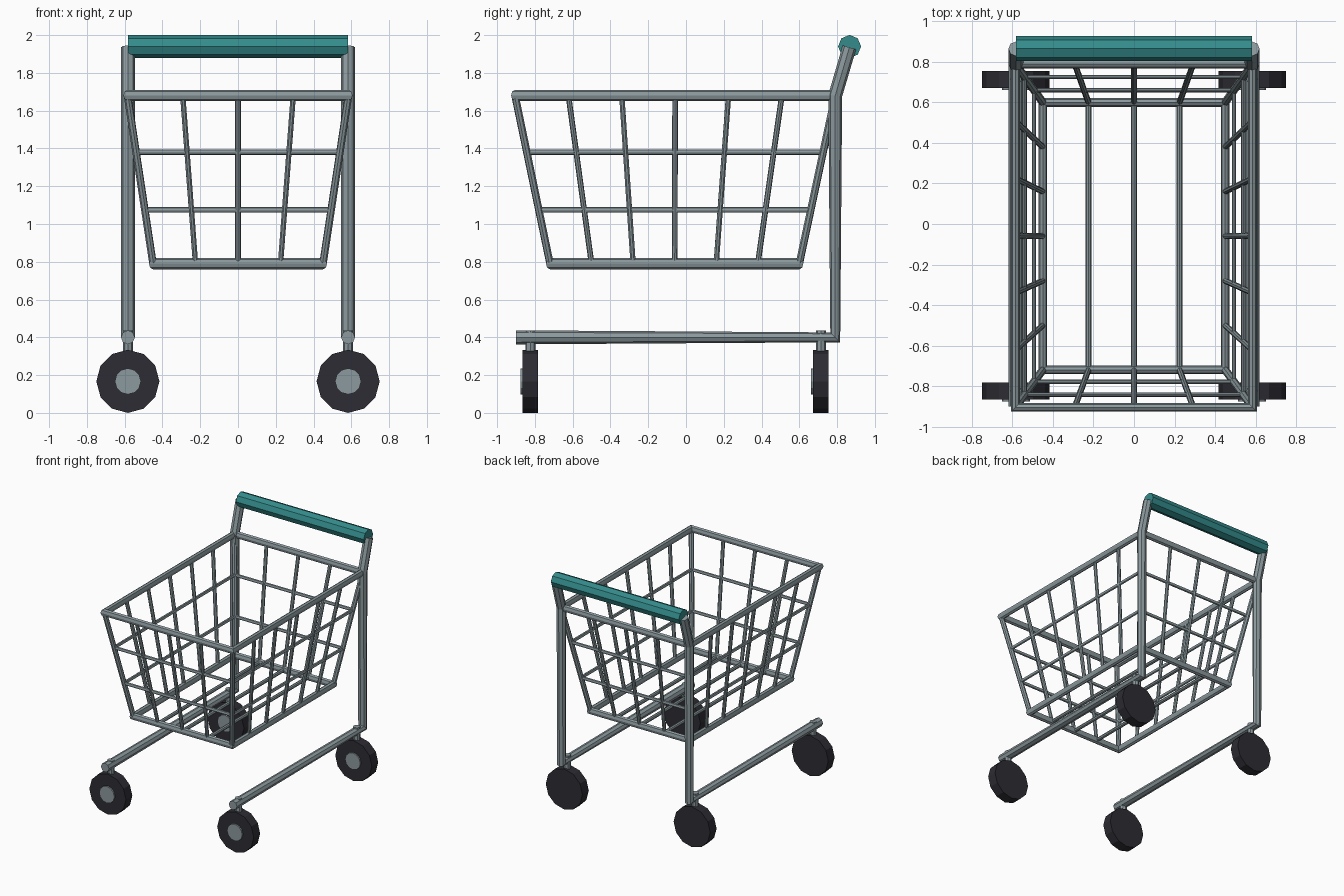
import bpy
from math import radians

cube = bpy.data.objects.get("Cube")
if cube:
    bpy.data.objects.remove(cube, do_unlink=True)


def material(name, color):
    m = bpy.data.materials.new(name)
    m.use_nodes = True
    m.diffuse_color = color
    m.node_tree.nodes["Principled BSDF"].inputs["Base Color"].default_value = color
    return m


metal = material("grey metal", (0.26, 0.32, 0.34, 1))
rubber = material("dark rubber", (0.025, 0.025, 0.033, 1))
grip = material("teal grip", (0.035, 0.26, 0.26, 1))


def tube(name, paths, radius, mat=metal, closed=False):
    """Eight-sided bent tubes, one per path, as one mesh object."""
    curve = bpy.data.curves.new(name, "CURVE")
    curve.dimensions = "3D"
    curve.bevel_depth = radius
    curve.bevel_resolution = 2
    curve.use_fill_caps = True
    for path in paths:
        spline = curve.splines.new("POLY")
        spline.points.add(len(path) - 1)
        for point, co in zip(spline.points, path):
            point.co = (*co, 1)
        spline.use_cyclic_u = closed
        spline.use_smooth = False
    temp = bpy.data.objects.new(name + " path", curve)
    bpy.context.collection.objects.link(temp)
    graph = bpy.context.evaluated_depsgraph_get()
    mesh = bpy.data.meshes.new_from_object(temp.evaluated_get(graph))
    bpy.data.objects.remove(temp, do_unlink=True)
    mesh.materials.clear()
    mesh.materials.append(mat)
    mesh.shade_flat()
    obj = bpy.data.objects.new(name, mesh)
    bpy.context.collection.objects.link(obj)


def disc(name, location, radius, depth, mat, sides=12, along_y=True):
    bpy.ops.mesh.primitive_cylinder_add(
        vertices=sides, radius=radius, depth=depth, location=location,
        rotation=(radians(90) if along_y else 0, 0, 0))
    obj = bpy.context.object
    obj.name = name
    obj.data.materials.append(mat)


# Basket shape: half width, front and back taper from floor to rim
FLOOR, RIM = 0.79, 1.68


def mix(a, b, t):
    return a + (b - a) * t


def corners(z):
    t = (z - FLOOR) / (RIM - FLOOR)
    w, front, back = mix(0.45, 0.585, t), mix(-0.72, -0.905, t), mix(0.60, 0.79, t)
    return [(-w, front, z), (w, front, z), (w, back, z), (-w, back, z)]


# Basket rings
tube("basket_rim", [corners(RIM)], 0.03, closed=True)
tube("basket_floor_frame", [corners(FLOOR)], 0.03, closed=True)
tube("basket_rings", [corners(1.075), corners(1.38)], 0.015, closed=True)

# Basket uprights on all four sides
low, high = corners(FLOOR), corners(RIM)
tube("basket_corner_bars", list(zip(low, high)), 0.02)
bars = []
for side, count in enumerate((4, 6, 4, 6)):
    nxt = (side + 1) % 4
    for i in range(1, count):
        bars.append([[mix(a, b, i / count) for a, b in zip(ring[side], ring[nxt])]
                     for ring in (low, high)])
tube("basket_side_bars", bars, 0.015)

# Basket floor bars
tube("basket_floor_bars",
     [[(x, low[0][1], FLOOR), (x, low[2][1], FLOOR)] for x in (-0.225, 0, 0.225)], 0.015)

# Side frames: bottom rail, rear post and bent handle arm
X = 0.583
for label, x in (("left", X), ("right", -X)):
    tube(label + "_frame", [[(x, -0.9, 0.4), (x, 0.79, 0.4),
                             (x, 0.79, 1.68), (x, 0.865, 1.935)]], 0.037)
    # Casters
    for end, y in (("front", -0.824), ("rear", 0.714)):
        name = f"{label}_{end}_"
        disc(name + "wheel", (x, y, 0.167), 0.167, 0.083, rubber)
        disc(name + "hub", (x, y - 0.04, 0.167), 0.069, 0.026, metal)
        disc(name + "caster_pin", (x, y, 0.38), 0.027, 0.11, metal, 8, False)

# Handle grip
tube("handle_grip", [[(-X, 0.866, 1.94), (X, 0.866, 1.94)]], 0.061, grip)
